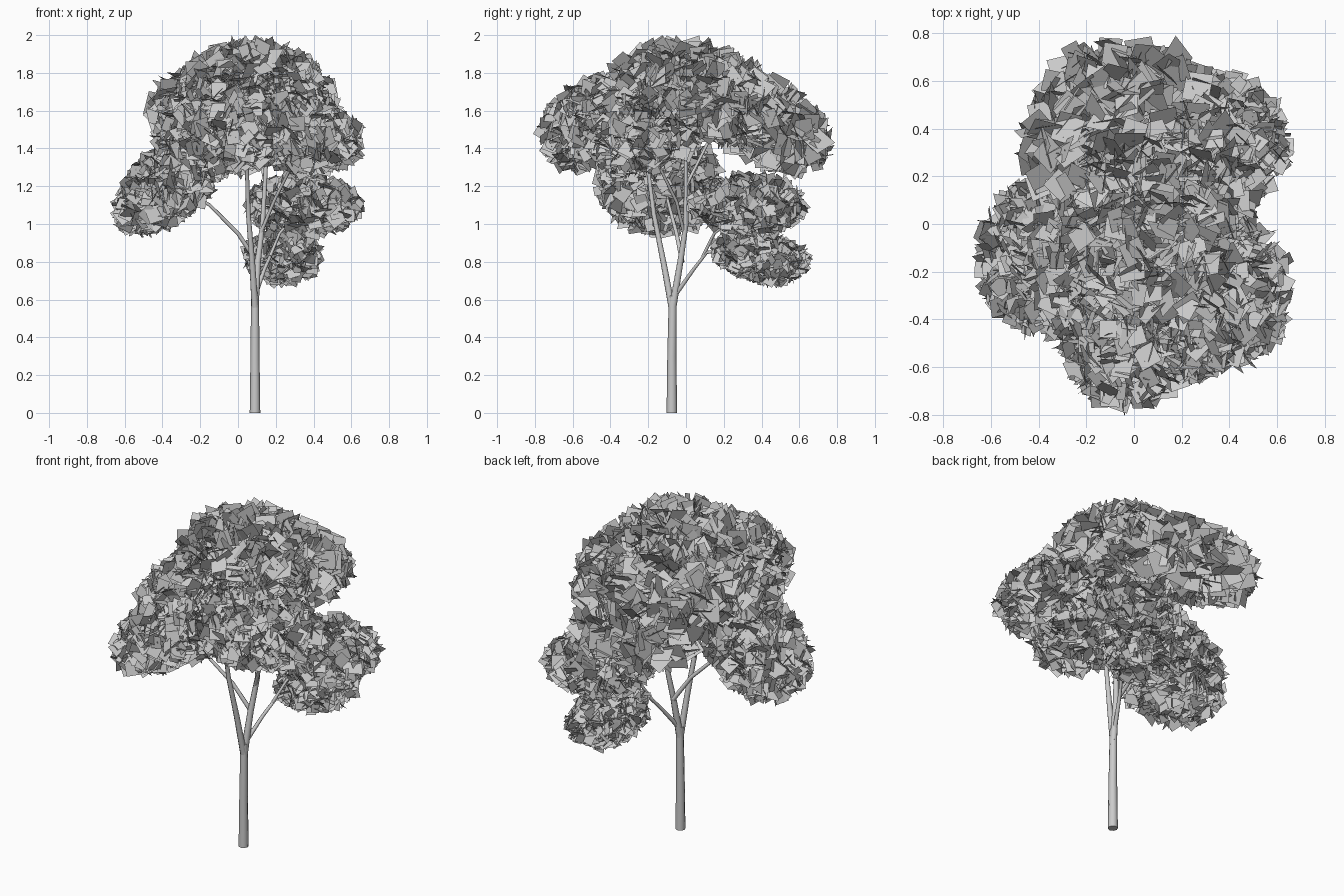
import bpy, math, random
from mathutils import Vector, Euler

if "Cube" in bpy.data.objects:
    bpy.data.objects.remove(bpy.data.objects["Cube"])

random.seed(7)


def limb(name, points):
    """Tapered eight-sided tube through (x, y, z, radius) points."""
    cu = bpy.data.curves.new(name, 'CURVE')
    cu.dimensions = '3D'
    cu.bevel_depth = 1.0
    cu.bevel_resolution = 2
    cu.use_fill_caps = True
    sp = cu.splines.new('POLY')
    sp.points.add(len(points) - 1)
    for p, (x, y, z, r) in zip(sp.points, points):
        p.co = (x, y, z, 1)
        p.radius = r
    sp.use_smooth = True
    ob = bpy.data.objects.new(name, cu)
    bpy.context.collection.objects.link(ob)
    bpy.ops.object.select_all(action='DESELECT')
    ob.select_set(True)
    bpy.context.view_layer.objects.active = ob
    bpy.ops.object.convert(target='MESH')


def clump(name, center, radii, size, tilt=(0, 0, 0)):
    """Ellipsoid cloud of square leaf cards, densest near its surface."""
    rot = Euler([math.radians(a) for a in tilt]).to_matrix()
    inner = [r - size * 0.42 for r in radii]
    a, b, c = radii
    area = 4 * math.pi * (((a*b)**1.6 + (a*c)**1.6 + (b*c)**1.6) / 3) ** (1 / 1.6)
    verts, faces = [], []
    for _ in range(int(area / size ** 2 * 4.5)):
        d = Vector([random.gauss(0, 1) for _ in range(3)]).normalized()
        t = 1 - 0.5 * random.random() ** 2
        p = Vector(center) + rot @ Vector([d[i] * inner[i] * t for i in range(3)])
        # Card normal: a blend of outward and random
        out = rot @ Vector([d[i] / radii[i] for i in range(3)]).normalized()
        rnd = Vector([random.gauss(0, 1) for _ in range(3)]).normalized()
        n = (out * 0.45 + rnd).normalized()
        u = n.orthogonal().normalized()
        v = n.cross(u)
        ang = random.uniform(0, math.tau)
        u, v = u * math.cos(ang) + v * math.sin(ang), v * math.cos(ang) - u * math.sin(ang)
        h = size * random.uniform(0.38, 0.55)
        k = len(verts)
        verts += [p - u*h - v*h, p + u*h - v*h, p + u*h + v*h, p - u*h + v*h]
        faces.append((k, k + 1, k + 2, k + 3))
    me = bpy.data.meshes.new(name)
    me.from_pydata([tuple(q) for q in verts], [], faces)
    bpy.context.collection.objects.link(bpy.data.objects.new(name, me))


# Trunk and branches
limb("trunk", [(.09, -.075, 0, .028), (.09, -.075, .3, .024), (.09, -.07, .62, .021)])
limb("front_branch", [(.09, -.075, .56, .019), (.075, -.12, .8, .016),
                      (.055, -.17, 1.05, .013), (.045, -.21, 1.35, .010), (.0, -.35, 1.5, .006)])
limb("main_branch", [(.09, -.07, .56, .021), (.105, -.03, .8, .017),
                     (.13, .0, 1.0, .014), (.15, .0, 1.35, .011), (.12, .02, 1.7, .006)])
limb("left_branch", [(.10, -.02, .80, .013), (.0, -.05, .95, .011),
                     (-.15, -.09, 1.1, .009), (-.35, -.12, 1.22, .005)])
limb("right_branch", [(.12, -.01, .95, .010), (.19, -.05, 1.12, .009),
                      (.27, -.13, 1.28, .008), (.36, -.25, 1.45, .005)])
limb("low_branch", [(.09, -.06, .62, .013), (.14, .04, .76, .010),
                    (.18, .11, .85, .009), (.25, .3, .87, .005)])
limb("back_branch", [(.17, .09, .83, .009), (.22, .15, .95, .008), (.33, .3, 1.08, .005)])
limb("upper_back_branch", [(.145, .0, 1.2, .009), (.1, .14, 1.48, .008), (.0, .35, 1.58, .005)])

# Foliage
clump("back_foliage", (-.03, .36, 1.58), (.47, .49, .25), .12, (-30, 0, 0))
clump("top_foliage", (.07, -.03, 1.75), (.38, .42, .23), .10)
clump("front_foliage", (-.02, -.44, 1.54), (.32, .37, .26), .085, (25, 0, 0))
clump("front_right_foliage", (.25, -.37, 1.57), (.27, .31, .24), .085, (15, 0, 0))
clump("right_foliage", (.37, -.28, 1.45), (.31, .35, .20), .085)
clump("upper_right_foliage", (.29, .17, 1.64), (.25, .39, .24), .10, (-12, 0, 0))
clump("middle_left_foliage", (-.20, -.2, 1.47), (.25, .29, .28), .085, (0, 25, 0))
clump("low_left_foliage", (-.365, -.14, 1.21), (.37, .35, .21), .08, (0, -40, 0))
clump("low_back_foliage", (.345, .33, 1.10), (.32, .32, .18), .075)
clump("lowest_foliage", (.24, .4, .83), (.22, .28, .15), .065, (-12, 0, 0))
